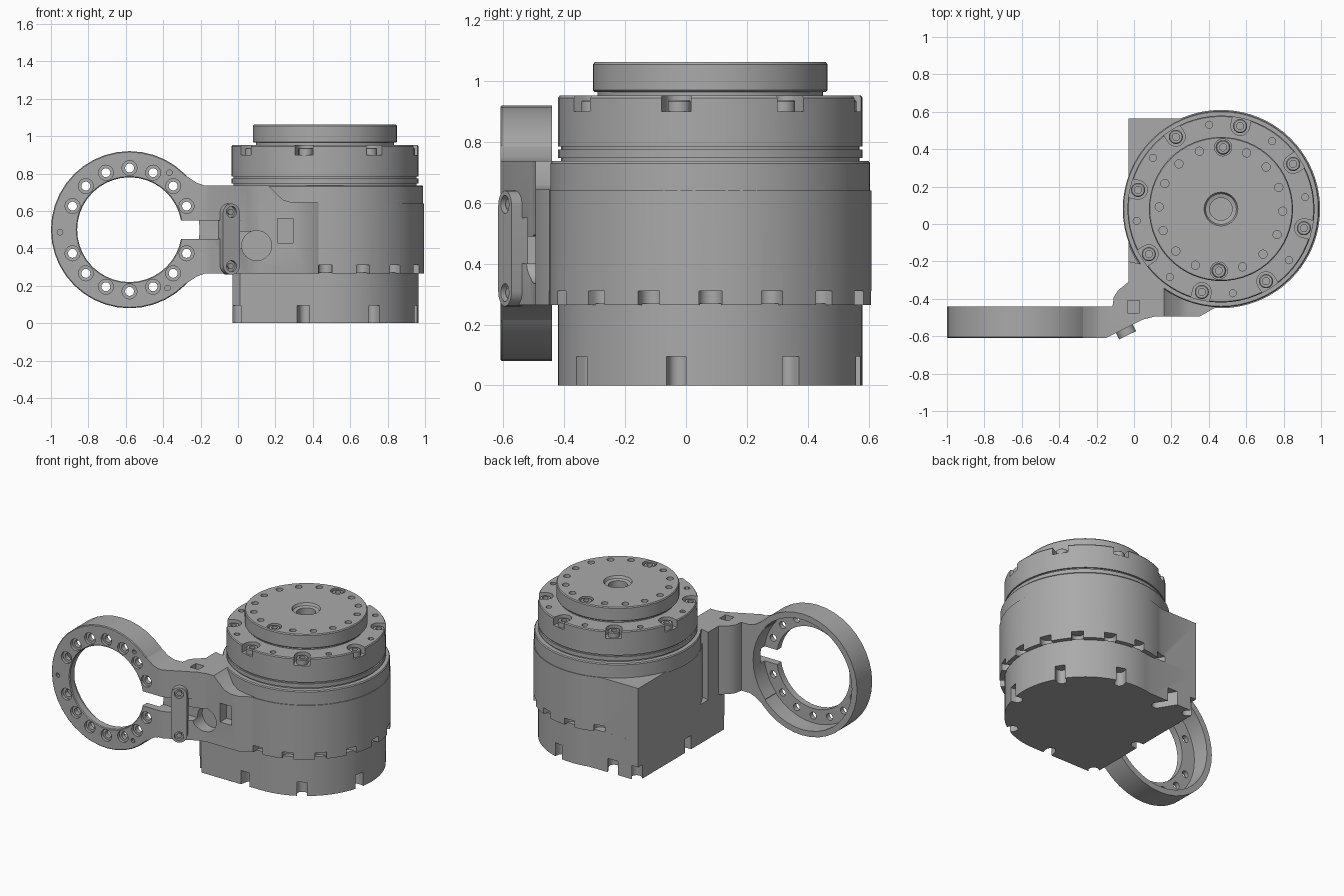
import bpy, bmesh
from math import cos, sin, pi, radians
from mathutils import Matrix

cube = bpy.data.objects.get("Cube")
if cube:
    bpy.data.objects.remove(cube, do_unlink=True)

grey = bpy.data.materials.new("machined_grey")
grey.use_nodes = True
tone = (0.4, 0.4, 0.4, 1)
grey.diffuse_color = tone
grey.node_tree.nodes["Principled BSDF"].inputs["Base Color"].default_value = tone

CX, CY = 0.465, 0.08        # drum axis
RX, RZ = -0.58, 0.50        # clamp ring axis
UP = Matrix.Identity(4)
FRONT = Matrix(((1, 0, 0, 0), (0, 0, 1, 0), (0, 1, 0, 0), (0, 0, 0, 1)))  # plan (x, z), depth y
parts = []


def arc(cx, cy, r, n=64, a0=0, a1=None):
    """Points of a full circle, or of an arc from a0 to a1 degrees."""
    if a1 is None:
        return [(cx + r * cos(2 * pi * i / n), cy + r * sin(2 * pi * i / n)) for i in range(n)]
    angles = [radians(a0 + (a1 - a0) * i / n) for i in range(n + 1)]
    return [(cx + r * cos(a), cy + r * sin(a)) for a in angles]


def rect(x0, x1, y0, y1):
    return [(x0, y0), (x1, y0), (x1, y1), (x0, y1)]


def polar(r, deg, cx=CX, cy=CY):
    return cx + r * cos(radians(deg)), cy + r * sin(radians(deg))


def notch(cx, cy, deg, w, length):
    """U-shaped outline, open in the given direction."""
    d = radians(deg)
    pts = arc(cx, cy, w / 2, 10, deg + 90, deg + 270)
    ox, oy = length * cos(d), length * sin(d)
    return pts + [(pts[-1][0] + ox, pts[-1][1] + oy), (pts[0][0] + ox, pts[0][1] + oy)]


def prism(bm, pts, a, b, m=UP):
    low = [bm.verts.new(m @ Matrix.Translation((x, y, a)).translation) for x, y in pts]
    top = [bm.verts.new(m @ Matrix.Translation((x, y, b)).translation) for x, y in pts]
    bm.faces.new(low[::-1])
    bm.faces.new(top)
    for i in range(len(pts)):
        j = (i + 1) % len(pts)
        bm.faces.new((low[i], low[j], top[j], top[i]))


def finish(name, bm):
    bmesh.ops.recalc_face_normals(bm, faces=bm.faces)
    mesh = bpy.data.meshes.new(name)
    bm.to_mesh(mesh)
    bm.free()
    mesh.materials.append(grey)
    ob = bpy.data.objects.new(name, mesh)
    bpy.context.collection.objects.link(ob)
    return ob


def solid(name, *args):
    bm = bmesh.new()
    prism(bm, *args)
    ob = finish(name, bm)
    parts.append(ob)
    return ob


def lathe(name, profile, cx, cy, n=64, m=UP):
    """Revolve a closed (radius, height) loop."""
    bm = bmesh.new()
    rings = [[bm.verts.new(m @ Matrix.Translation((x, y, h)).translation)
              for x, y in arc(cx, cy, r, n)] for r, h in profile]
    for k in range(len(rings)):
        p, q = rings[k], rings[(k + 1) % len(rings)]
        if profile[k][0] == 0 and profile[(k + 1) % len(rings)][0] == 0:
            continue
        for i in range(n):
            j = (i + 1) % n
            bm.faces.new((p[i], p[j], q[j], q[i]))
    bmesh.ops.remove_doubles(bm, verts=bm.verts, dist=1e-5)
    ob = finish(name, bm)
    parts.append(ob)
    return ob


def cut(ob, prisms, operation='DIFFERENCE'):
    """Boolean with a group of separate prisms, applied at once."""
    bm = bmesh.new()
    for args in prisms:
        prism(bm, *args)
    cutter = finish("cutter", bm)
    cutter.hide_render = True
    mod = ob.modifiers.new("cut", 'BOOLEAN')
    mod.operation, mod.solver, mod.object = operation, 'EXACT', cutter
    bpy.context.view_layer.update()
    dg = bpy.context.evaluated_depsgraph_get()
    ob_mesh = bpy.data.meshes.new_from_object(ob.evaluated_get(dg))
    ob.modifiers.clear()
    ob.data = ob_mesh
    bpy.data.objects.remove(cutter, do_unlink=True)


def screw(name, x, y, top, r=0.038, depth=0.04):
    lathe(name, [(0, top - depth), (r, top - depth), (r, top - 0.005), (r - 0.005, top),
                 (r * 0.5, top), (r * 0.5, top - 0.02), (0, top - 0.02)], x, y, 18)


# Base: rounded on one side, square on the other
base = solid("base", [(-0.03, 0.565), (-0.03, -0.38), (0.01, -0.42)]
             + arc(CX, CY, 0.5, 40, -90, 104), 0, 0.27)
bolt_angles = [-103 + 45 * k for k in range(8)]
cut(base, [(notch(*polar(0.47, a), a, 0.065, 0.3), -0.05, 0.095) for a in bolt_angles[:6]]
    + [(notch(0.0, CY - 0.06, 180, 0.065, 0.3), -0.05, 0.095),
       (notch(0.01, 0.525, 135, 0.065, 0.3), -0.05, 0.095),
       (notch(0.0, -0.39, 225, 0.065, 0.3), -0.05, 0.095)])

# Main body with its square rear corner
body = solid("body", [(-0.03, 0.565), (-0.03, -0.11)] + arc(CX, CY, 0.53, 60, -159, 113.8),
             0.265, 0.64)
cut(body, [(notch(*polar(0.505, a), a, 0.075, 0.2), 0.2, 0.31)
           for a in [-90 + 22.5 * k for k in range(10)]])

# Stacked upper drum with bolt pockets
lathe("body_collar", [(0, 0.63), (0.525, 0.63), (0.525, 0.73), (0.52, 0.737), (0, 0.737)], CX, CY)
drum = lathe("upper_drum", [(0, 0.72), (0.49, 0.72), (0.49, 0.747), (0.5, 0.747), (0.5, 0.775),
                            (0.49, 0.775), (0.49, 0.785), (0.5, 0.785), (0.5, 0.945),
                            (0.495, 0.952), (0, 0.952)], CX, CY)
cut(drum, [(notch(*polar(0.455, a), a, 0.1, 0.2), 0.9, 1.0) for a in bolt_angles]
    + [(arc(*polar(0.455, a + 21), 0.019, 12), 0.91, 1.0) for a in bolt_angles])
for a in bolt_angles:
    screw("drum_screw", *polar(0.455, a), 0.938)

# Output flange on top
flange = lathe("output_flange", [(0, 0.94), (0.37, 0.94), (0.37, 0.965), (0.38, 0.965),
                                 (0.385, 0.97), (0.385, 1.055), (0.38, 1.062), (0.09, 1.062),
                                 (0.082, 1.045), (0.06, 1.04), (0.06, 0.98), (0, 0.98)], CX, CY)
holes = [(arc(*polar(0.33, 88 + 22.5 * k), 0.046 if k % 8 == 0 else 0.022, 16),
          1.02 if k % 8 == 0 else 1.0, 1.1) for k in range(16)]
cut(flange, holes)
for a in (88, 268):
    screw("flange_screw", *polar(0.33, a), 1.055)

# Clamp ring: front flange with a raised outer wall behind
ring = lathe("clamp_ring", [(0.285, -0.61), (0.415, -0.61), (0.42, -0.605), (0.42, -0.44),
                            (0.38, -0.44), (0.38, -0.56), (0.28, -0.56), (0.28, -0.605)],
             RX, RZ, 40, FRONT)
spots = [polar(0.33, 22.5 * k, RX, RZ) for k in range(16) if k % 8]
cut(ring, [(arc(x, z, 0.04, 20), -0.7, -0.59, FRONT) for x, z in spots]
    + [(arc(*polar(0.372, a, RX, RZ), 0.015, 10), -0.7, -0.58, FRONT) for a in (182, 55, -57)])
cut(ring, [(arc(x, z, 0.024, 16), -0.7, -0.5, FRONT) for x, z in spots])
slot = (rect(-0.36, 0.04, 0.45, 0.55), -0.7, -0.52, FRONT)
cut(ring, [slot])

# Arm: plan outline trimmed by a front outline
arm = solid("arm", [(-0.32, -0.61), (-0.15, -0.61), (0.05, -0.51), (0.11, -0.495), (0.35, -0.495),
                    (0.43, -0.45), (0.45, -0.3), (-0.03, -0.2), (-0.03, -0.31), (-0.085, -0.355),
                    (-0.108, -0.39), (-0.115, -0.44), (-0.32, -0.44)], 0.1, 0.9)
cut(arm, [([(0.5, 0.265), (0.5, 0.645), (0.29, 0.645), (0.24, 0.66), (0.16, 0.737),
            (-0.18, 0.737), (-0.22, 0.75), (-0.28, 0.79), (-0.4, 0.5), (-0.28, 0.21),
            (-0.22, 0.25), (-0.18, 0.265)], -0.9, 0.2, FRONT)], 'INTERSECT')
cut(arm, [(arc(RX, RZ, 0.375, 40), -0.9, 0, FRONT)])
cut(arm, [slot])
cut(arm, [(rect(-0.09, 0.09, 0.4, 0.49), -0.7, -0.47, FRONT)])
cut(arm, [(arc(0.1, 0.415, 0.08, 32), -0.7, -0.42, FRONT),
          (rect(0.21, 0.295, 0.43, 0.56), -0.7, -0.425, FRONT),
          (rect(-0.035, 0.03, -0.475, -0.41), 0.66, 0.9)])

# Slanted cover strip with two screw recesses
SLANT = Matrix(((0.9, 0, 0.44, -0.052), (0.44, 0, -0.9, -0.559), (0, 1, 0, 0.45), (0, 0, 0, 1)))
strip = solid("cover_strip", arc(0, 0.14, 0.05, 12, 0, 180) + arc(0, -0.14, 0.05, 12, 180, 360),
              -0.02, 0.04, SLANT)
cut(strip, [(arc(0, z, 0.03, 16), 0.02, 0.1, SLANT) for z in (-0.145, 0.145)])
for z in (-0.145, 0.145):
    solid("strip_screw", arc(0, z, 0.018, 6), 0, 0.03, SLANT)

# Smooth shading with sharp edges kept
bpy.ops.object.select_all(action='DESELECT')
for ob in parts:
    ob.select_set(True)
bpy.context.view_layer.objects.active = parts[0]
bpy.ops.object.shade_smooth_by_angle(angle=radians(30))
